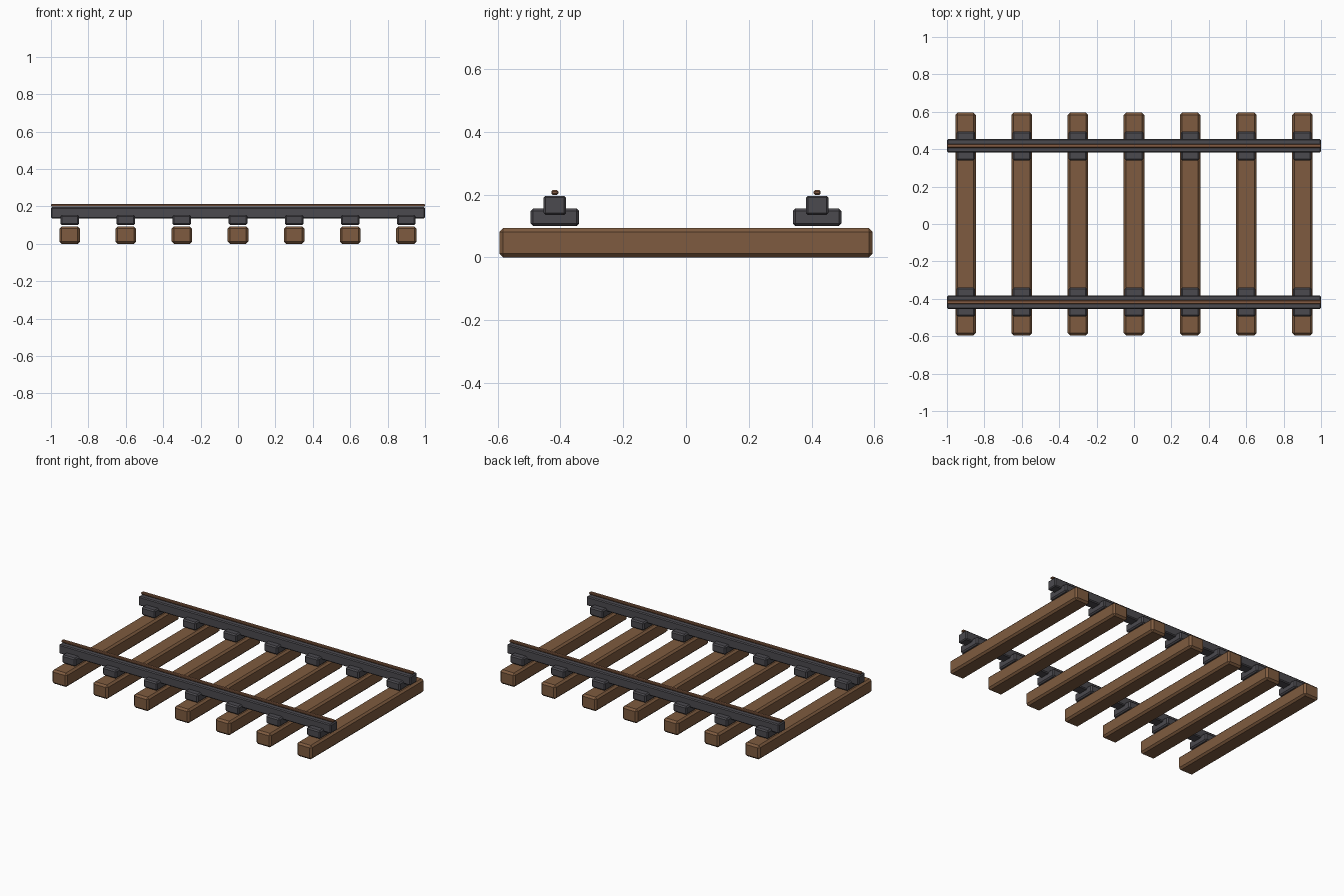
import bpy
import bmesh
from mathutils import Matrix, Vector

if "Cube" in bpy.data.objects:
    bpy.data.objects.remove(bpy.data.objects["Cube"], do_unlink=True)


def material(name, rgb):
    mat = bpy.data.materials.new(name)
    mat.use_nodes = True
    mat.diffuse_color = (*rgb, 1)
    mat.node_tree.nodes["Principled BSDF"].inputs["Base Color"].default_value = (*rgb, 1)
    return mat


wood = material("brown wood", (0.21, 0.105, 0.05))
iron = material("dark iron", (0.07, 0.067, 0.077))
rust = material("worn rust", (0.23, 0.105, 0.055))


def block(name, size, centre, bevel, mat):
    """Flat-shaded box with chamfered edges."""
    bm = bmesh.new()
    bmesh.ops.create_cube(bm, size=1, matrix=Matrix.Diagonal((*size, 1)))
    bmesh.ops.bevel(bm, geom=bm.edges[:], offset=bevel, segments=1,
                    profile=0.5, affect='EDGES')
    mesh = bpy.data.meshes.new(name)
    bm.to_mesh(mesh)
    bm.free()
    mesh.materials.append(mat)
    obj = bpy.data.objects.new(name, mesh)
    obj.location = Vector(centre)
    bpy.context.collection.objects.link(obj)
    return obj


SIDES = {"front": -1, "back": 1}
GAUGE = 0.418   # distance of each rail from the centre line
PITCH = 0.3

# Sleepers, each with a chair under both rails
for i in range(7):
    x = (i - 3) * PITCH
    block(f"sleeper_{i + 1}", (0.11, 1.19, 0.093), (x, 0, 0.0465), 0.012, wood)
    for side, s in SIDES.items():
        block(f"{side}_rail_chair_{i + 1}", (0.1, 0.155, 0.055),
              (x, s * GAUGE, 0.1275), 0.008, iron)

# Rails with a thin worn running strip on top
for side, s in SIDES.items():
    block(f"{side}_rail", (2, 0.072, 0.061), (0, s * GAUGE, 0.1655), 0.006, iron)
    block(f"{side}_running_strip", (2, 0.022, 0.015),
          (0, s * GAUGE, 0.2065), 0.004, rust)
